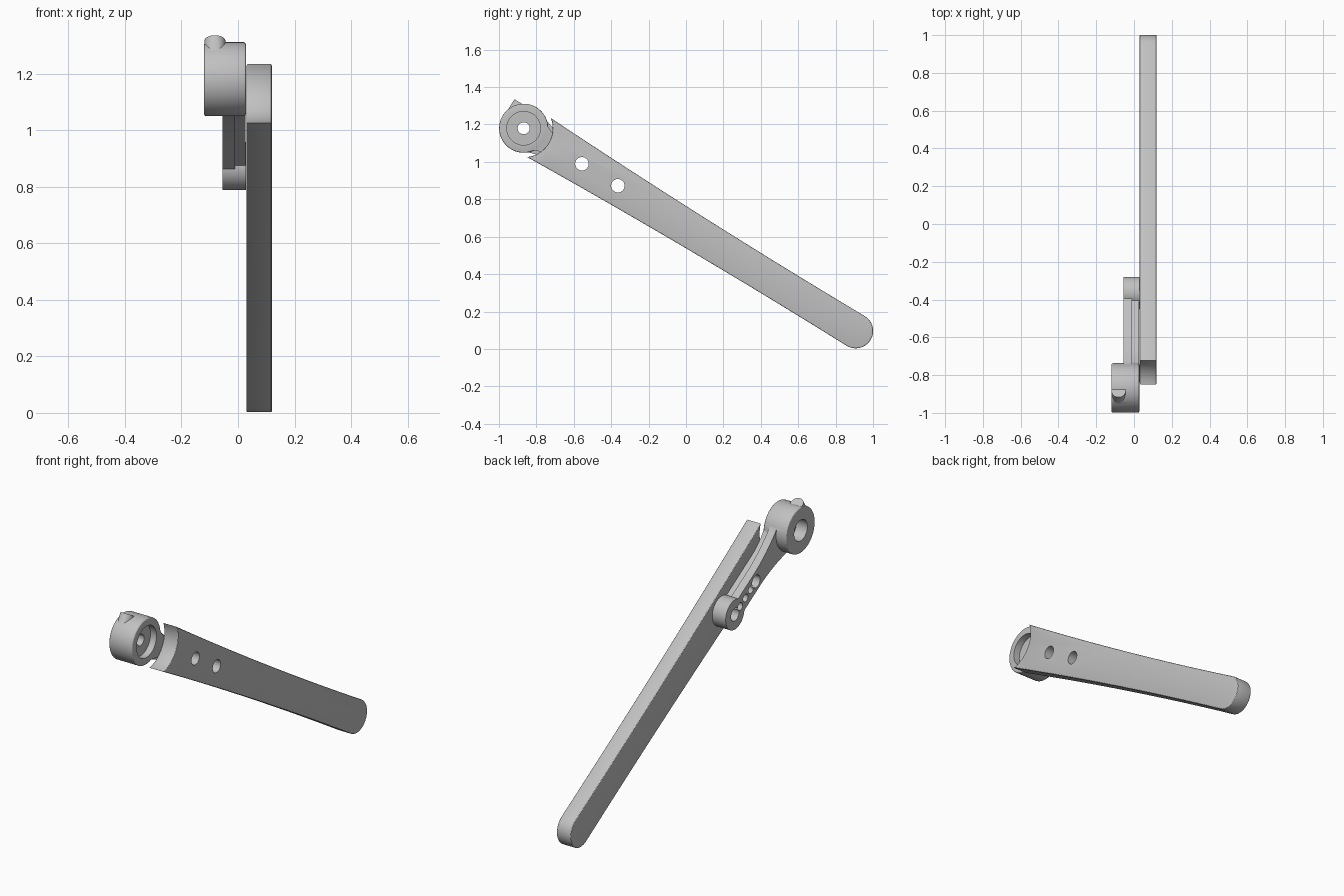
import bpy, bmesh, math
from mathutils import Matrix, Vector

cube = bpy.data.objects.get("Cube")
if cube:
    bpy.data.objects.remove(cube, do_unlink=True)

grey = bpy.data.materials.new("plain_grey")
grey.use_nodes = True
GREY = (0.53, 0.53, 0.53, 1)
grey.diffuse_color = GREY
grey.node_tree.nodes["Principled BSDF"].inputs["Base Color"].default_value = GREY

# Working plane: u runs from the hub to the tip, v across; depth is world x
HUB = Vector((0, -0.868, 1.18))
TILT = math.radians(31.4)
U = Vector((0, math.cos(TILT), -math.sin(TILT)))
V = Vector((0, math.sin(TILT), math.cos(TILT)))
ARM = 0.59


def arc(u, r, start, end, n):
    angles = [math.radians(start + (end - start) * i / n) for i in range(n + 1)]
    return [(u + r * math.cos(a), r * math.sin(a)) for a in angles]


def extrude(name, profile, x0, x1, bevel=0):
    """Extrude a (u, v) outline along x, rounding only the rims."""
    bm = bmesh.new()
    base = [bm.verts.new(HUB + U * u + V * v + Vector((x0, 0, 0))) for u, v in profile]
    face = bm.faces.new(base)
    top = bmesh.ops.extrude_face_region(bm, geom=[face])["geom"]
    moved = [g for g in top if isinstance(g, bmesh.types.BMVert)]
    bmesh.ops.translate(bm, verts=moved, vec=(x1 - x0, 0, 0))
    bmesh.ops.recalc_face_normals(bm, faces=bm.faces)
    if bevel:
        rims = [e for e in bm.edges if abs(e.verts[0].co.x - e.verts[1].co.x) < 1e-5]
        bmesh.ops.bevel(bm, geom=rims, offset=bevel, segments=3, profile=0.5,
                        affect='EDGES', clamp_overlap=True)
    return finish(name, bm)


def finish(name, bm):
    mesh = bpy.data.meshes.new(name)
    bm.to_mesh(mesh)
    bm.free()
    mesh.materials.append(grey)
    ob = bpy.data.objects.new(name, mesh)
    bpy.context.collection.objects.link(ob)
    return ob


def disc(name, u, r, x0, x1, bevel=0, n=48):
    return extrude(name, arc(u, r, 0, 360, n)[:-1], x0, x1, bevel)


def select(ob):
    bpy.ops.object.select_all(action='DESELECT')
    ob.select_set(True)
    bpy.context.view_layer.objects.active = ob


def boolean(target, other, operation):
    other.hide_render = True
    mod = target.modifiers.new(operation.lower(), 'BOOLEAN')
    mod.operation, mod.object, mod.solver = operation, other, 'EXACT'
    select(target)
    bpy.ops.object.modifier_apply(modifier=mod.name)
    bpy.data.objects.remove(other, do_unlink=True)


def drill(target, u, r, x0=-0.3, x1=0.3):
    boolean(target, disc("cutter", u, r, x0, x1, n=32), 'DIFFERENCE')


# Long blade: hollow end around the hub, slightly waisted sides, round tip
TIP, TIP_R, ROOT_U, ROOT_V = 2.08, 0.093, 0.096, 0.122
root_angle = math.degrees(math.atan2(ROOT_V, ROOT_U))
side = []
for i in range(1, 20):
    t = i / 20
    half = ROOT_V + (TIP_R - ROOT_V) * t - 0.048 * t * (1 - t)
    side.append((ROOT_U + (TIP - ROOT_U) * t, half))
outline = arc(0, math.hypot(ROOT_U, ROOT_V), root_angle, -root_angle, 20)
outline += [(u, -v) for u, v in side]
outline += arc(TIP, TIP_R, -90, 90, 24)
outline += side[::-1]
blade = extrude("blade", outline, 0.03, 0.12, 0.014)


# Horn arm: a flaring web over a narrower spine, joined to hub and end boss
def flared_arm(name, waist, reach, x0, x1):
    upper = []
    for i in range(17):
        u = 0.04 + (ARM - 0.04) * i / 16
        flare = max(0, 1 - (u - 0.04) / reach) ** 2
        upper.append((u, waist + (0.115 - waist) * flare))
    return extrude(name, [(u, -v) for u, v in upper] + upper[::-1], x0, x1)


horn = disc("horn", 0, 0.131, -0.12, 0.028, 0.008, 64)
boolean(horn, flared_arm("web", 0.052, 0.32, -0.055, -0.01), 'UNION')
boolean(horn, flared_arm("spine", 0.042, 0.2, -0.02, 0.027), 'UNION')
boolean(horn, disc("end_boss", ARM, 0.085, -0.0555, 0.029), 'UNION')

# Round index peg on the hub rim
bm = bmesh.new()
bmesh.ops.create_cone(bm, cap_ends=True, segments=32, radius1=0.037, radius2=0.037, depth=0.09)
turn = Matrix((Vector((1, 0, 0)), U, V)).transposed().to_4x4()
place = Matrix.Translation(HUB - U * 0.086 + V * 0.062 + Vector((-0.0815, 0, 0)))
bmesh.ops.transform(bm, matrix=place @ turn, verts=bm.verts)
bmesh.ops.recalc_face_normals(bm, faces=bm.faces)
boolean(horn, finish("peg", bm), 'UNION')

# Hub bores, then bolt holes shared with the blade
drill(horn, 0, 0.09, -0.01, 0.1)
drill(horn, 0, 0.06, -0.3, -0.05)
drill(horn, 0, 0.032)
HOLE = 0.365
for u in (HOLE, ARM):
    drill(horn, u, 0.036)
    drill(blade, u, 0.036)
for i in range(1, 4):
    drill(horn, ARM + (HOLE - ARM) * i / 4, 0.022)

for ob in (blade, horn):
    select(ob)
    bpy.ops.object.shade_smooth_by_angle(angle=math.radians(28))
